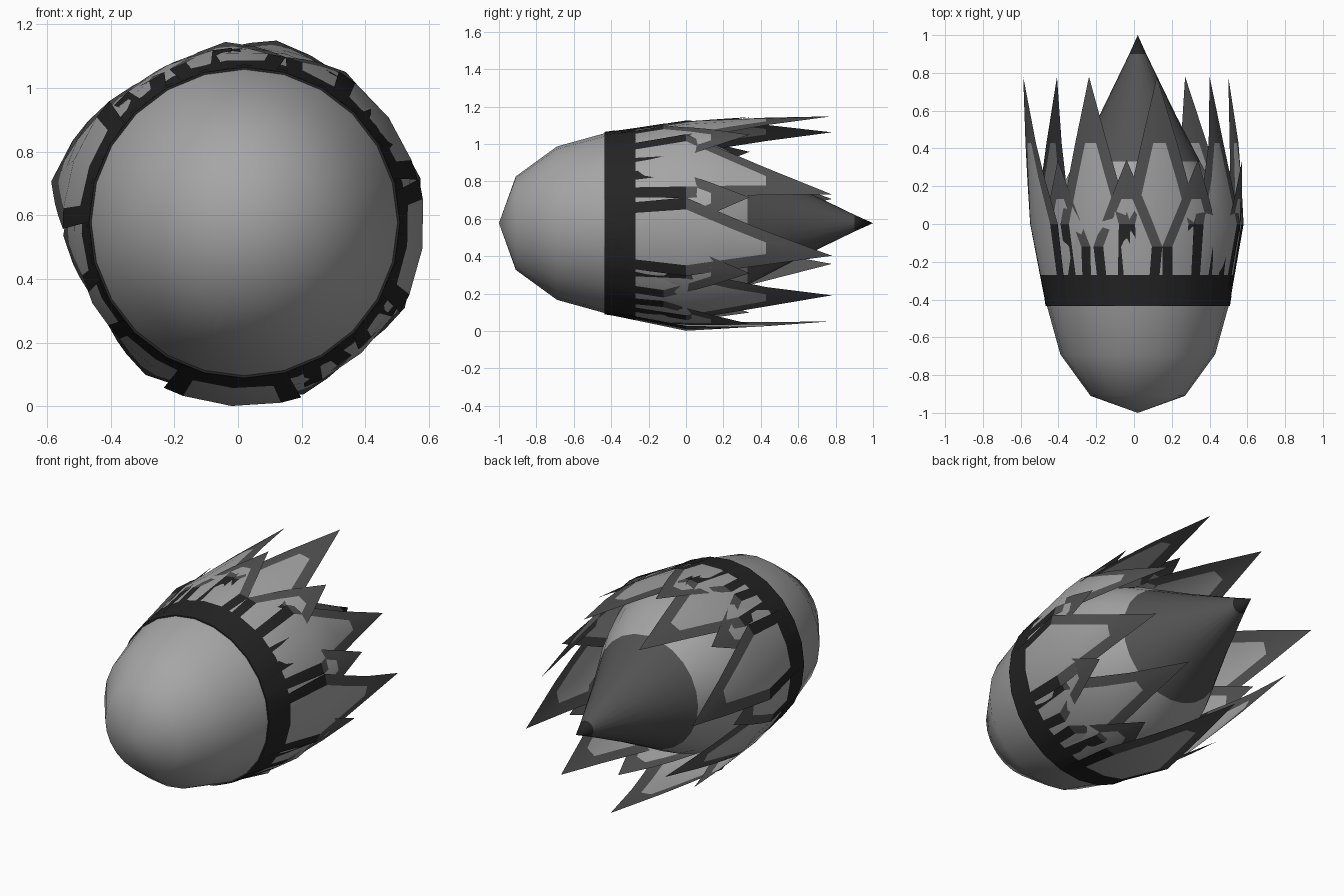
import bpy, bmesh
from math import sin, cos, radians, pi

if "Cube" in bpy.data.objects:
    bpy.data.objects.remove(bpy.data.objects["Cube"])

CX, CZ = 0.02, 0.577      # axis of the projectile, which runs along y


def material(name, value):
    m = bpy.data.materials.new(name)
    m.use_nodes = True
    colour = (value, value, value, 1)
    m.diffuse_color = colour
    m.node_tree.nodes["Principled BSDF"].inputs["Base Color"].default_value = colour
    return m


MATS = [material("light_grey", 0.38), material("mid_grey", 0.085),
        material("near_black", 0.018)]
LIGHT, MID, DARK = range(3)


def polar(angle, radius, y):
    return (CX + radius * cos(angle), y, CZ + radius * sin(angle))


def finish(bm, name, recalc=True):
    if recalc:
        bmesh.ops.recalc_face_normals(bm, faces=bm.faces)
    mesh = bpy.data.meshes.new(name)
    bm.to_mesh(mesh)
    bm.free()
    for m in MATS:
        mesh.materials.append(m)
    obj = bpy.data.objects.new(name, mesh)
    bpy.context.scene.collection.objects.link(obj)
    bpy.context.view_layer.objects.active = obj
    obj.select_set(True)
    bpy.ops.object.shade_smooth_by_angle(angle=radians(40))
    obj.select_set(False)
    return obj


def lathe(name, profile, rule, sides=24):
    """Revolve (y, radius) points about the long axis."""
    bm = bmesh.new()
    rings = []
    for y, r in profile:
        n = sides if r > 0 else 1
        rings.append([bm.verts.new(polar(2 * pi * i / sides, r, y)) for i in range(n)])
    for a, b in zip(rings, rings[1:]):
        for i in range(sides):
            j = (i + 1) % sides
            quad = [a[i % len(a)], a[j % len(a)], b[j % len(b)], b[i % len(b)]]
            face = bm.faces.new(list(dict.fromkeys(quad)))
            face.material_index = rule(face.calc_center_median().y)
    return finish(bm, name)


def petal(name, base, tip, r_mid, r_tip, y_tip, half, border):
    """Curved pointed sheet with a dark root, mid-grey rim and light middle."""
    bm = bmesh.new()
    y_wide = 0.0 if y_tip > 0.5 else -0.12
    span = y_tip - y_wide
    stations = [-0.43, -0.27, y_wide, y_wide + span * 0.3, y_wide + span * 0.55]
    rows = []
    for y in stations:
        t = max(0, (y - y_wide) / span)
        k = min(1, (y + 0.43) / (y_wide + 0.43))
        radius = 0.487 + (r_mid - 0.487) * k + (r_tip - r_mid) * t
        centre = base + (tip - base) * t
        width = half * (0.9 + 0.1 * k) * (1 - t)
        inner = max(0.12, 1 - border / width)
        rows.append([bm.verts.new(polar(radians(centre + width * u), radius, y))
                     for u in (-1, -inner, 0, inner, 1)])
    for n, (a, b) in enumerate(zip(rows, rows[1:])):
        for i in range(4):
            face = bm.faces.new((a[i], b[i], b[i + 1], a[i + 1]))
            rim = i in (0, 3)
            face.material_index = (DARK if n == 0 or (rim and n == 1)
                                   else MID if rim else LIGHT)
    point = bm.verts.new(polar(radians(tip), r_tip, y_tip))
    for i in range(4):
        bm.faces.new((rows[-1][i], point, rows[-1][i + 1])).material_index = MID
    return finish(bm, name, False)


# Rounded nose
lathe("nose", [(-1, 0), (-0.91, 0.25), (-0.69, 0.41), (-0.43, 0.482)],
      lambda y: LIGHT)

# Tapering core ending in a dark point
lathe("tail_core", [(-0.43, 0.482), (-0.27, 0.49), (0, 0.48), (0.2, 0.40),
                    (0.33, 0.33), (0.57, 0.205), (0.9, 0.045), (1, 0)],
      lambda y: DARK if y < -0.3 or y > 0.9 else LIGHT if y < 0.3 else MID)

# Dark collar where nose and petals meet
lathe("collar", [(-0.435, 0.478), (-0.435, 0.488), (-0.38, 0.496)], lambda y: DARK)

# Long swept petals: root angle, tip angle, middle radius, tip radius
LONG = [(76, 80, 0.545, 0.58), (116, 118, 0.55, 0.55), (160, 168, 0.57, 0.62),
        (208, 207, 0.54, 0.48), (266, 262, 0.577, 0.53), (312, 303, 0.55, 0.46),
        (352, 340, 0.565, 0.51), (36, 22, 0.56, 0.41)]
for n, (base, tip, r_mid, r_tip) in enumerate(LONG):
    petal(f"long_petal_{n + 1}", base, tip, r_mid, r_tip, 0.78, 22, 6.5)

# Short petals filling the gaps between the long ones
for n, (base, *rest) in enumerate(LONG):
    following = LONG[(n + 1) % len(LONG)][0]
    gap = (following - base + 180) % 360 - 180
    middle = base + gap / 2
    petal(f"short_petal_{n + 1}", middle, middle, 0.535, 0.57, 0.34, 20, 6)
